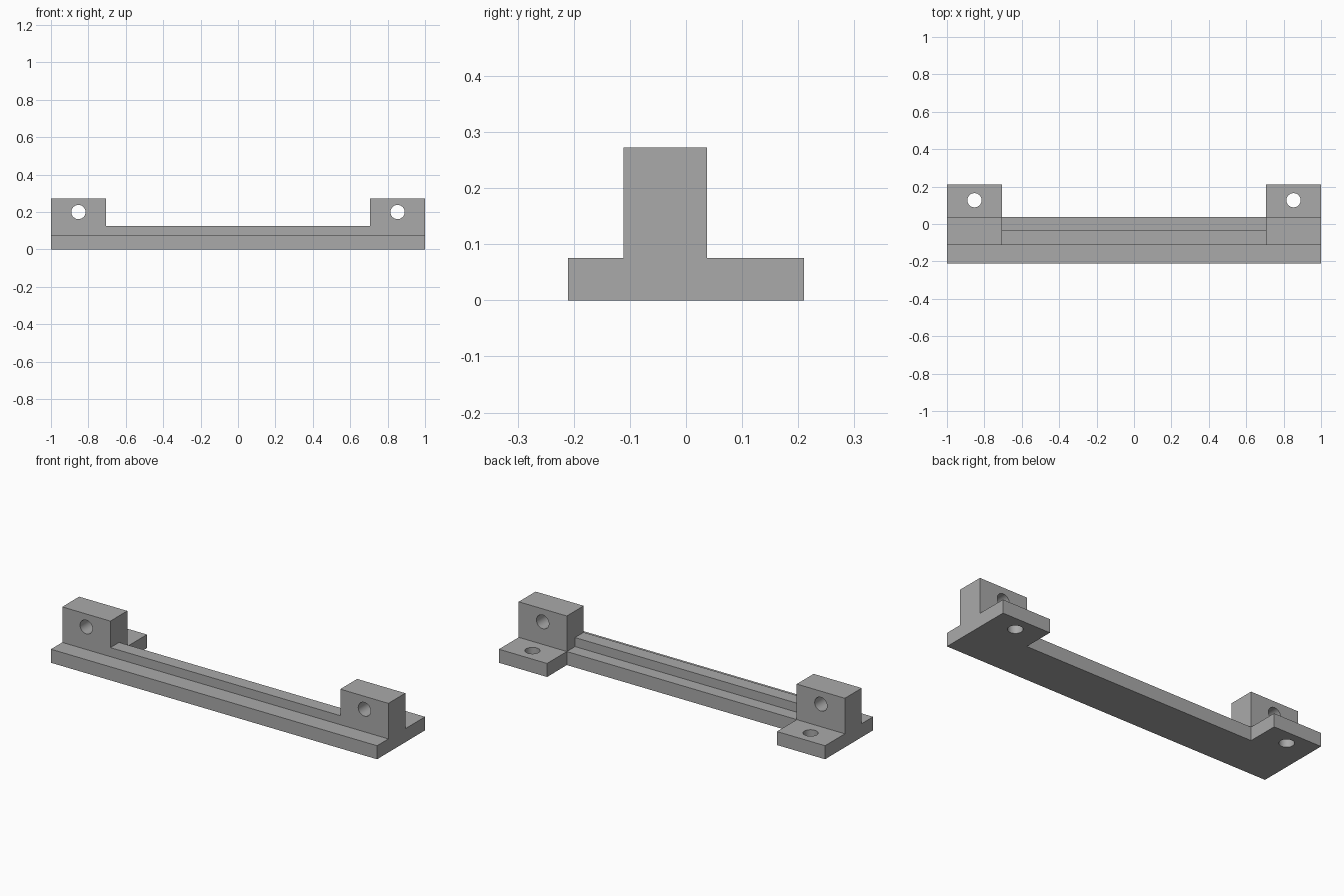
import bpy, bmesh, math
from mathutils import Matrix, Vector

cube = bpy.data.objects.get("Cube")
if cube:
    bpy.data.objects.remove(cube, do_unlink=True)

# Key dimensions
FRONT, BACK = -0.21, 0.21
RIB_FRONT, RIB_BACK, BLOCK_BACK = -0.111, -0.035, 0.037
BASE_TOP, RIB_TOP, BLOCK_TOP = 0.075, 0.125, 0.272
END, INNER = 1.0, 0.705
HOLE_X, HOLE_Z, HOLE_Y, HOLE_R = 0.853, 0.2, 0.127, 0.038

grey = bpy.data.materials.new("plain grey")
grey.use_nodes = True
colour = (0.4, 0.4, 0.4, 1)
grey.diffuse_color = colour
grey.node_tree.nodes["Principled BSDF"].inputs["Base Color"].default_value = colour


def make_object(name, bm):
    mesh = bpy.data.meshes.new(name)
    bm.to_mesh(mesh)
    bm.free()
    mesh.materials.append(grey)
    obj = bpy.data.objects.new(name, mesh)
    bpy.context.collection.objects.link(obj)
    return obj


def box(name, low, high):
    low, high = Vector(low), Vector(high)
    bm = bmesh.new()
    bmesh.ops.create_cube(bm, size=1, matrix=Matrix.Translation((low + high) / 2)
                          @ Matrix.Diagonal((*(high - low), 1)))
    return make_object(name, bm)


def drill(name, centre, axis):
    bm = bmesh.new()
    turn = Matrix.Rotation(math.pi / 2, 4, 'X') if axis == 'Y' else Matrix()
    bmesh.ops.create_cone(bm, cap_ends=True, segments=48, radius1=HOLE_R, radius2=HOLE_R,
                          depth=0.4 if axis == 'Y' else 0.3,
                          matrix=Matrix.Translation(centre) @ turn)
    return make_object(name, bm)


# Long base strip that everything is joined to
body = box("mounting_bracket", (-END, FRONT, 0), (END, BLOCK_BACK, BASE_TOP))

# Raised rib running between the end blocks
joined = [box("rib", (-0.8, RIB_FRONT, 0.03), (0.8, RIB_BACK, RIB_TOP))]
cutters = []

# End blocks and rear tabs with their screw holes, on both sides
for side, sign in (("right", -1), ("left", 1)):
    x0, x1 = sorted((sign * INNER, sign * END))
    joined.append(box(side + "_block", (x0, RIB_FRONT, 0), (x1, BLOCK_BACK, BLOCK_TOP)))
    joined.append(box(side + "_tab", (x0, -0.05, 0), (x1, BACK, BASE_TOP)))
    cutters.append(drill(side + "_block_hole", (sign * HOLE_X, 0, HOLE_Z), 'Y'))
    cutters.append(drill(side + "_tab_hole", (sign * HOLE_X, HOLE_Y, 0.03), 'Z'))

# Join the solids, then drill the holes
for operation, helpers in (('UNION', joined), ('DIFFERENCE', cutters)):
    for helper in helpers:
        mod = body.modifiers.new(helper.name, 'BOOLEAN')
        mod.operation = operation
        mod.solver = 'EXACT'
        mod.object = helper

bpy.context.view_layer.update()
result = bpy.data.meshes.new_from_object(body.evaluated_get(bpy.context.evaluated_depsgraph_get()))
body.modifiers.clear()
body.data = result
for helper in joined + cutters:
    bpy.data.objects.remove(helper, do_unlink=True)

# Merge coplanar faces left by the joins
bm = bmesh.new()
bm.from_mesh(result)
bmesh.ops.remove_doubles(bm, verts=bm.verts, dist=0.0001)
bmesh.ops.dissolve_limit(bm, angle_limit=math.radians(1), verts=bm.verts, edges=bm.edges)
bm.to_mesh(result)
bm.free()

# Smooth hole walls, sharp edges elsewhere
bpy.ops.object.select_all(action='DESELECT')
body.select_set(True)
bpy.context.view_layer.objects.active = body
bpy.ops.object.shade_smooth_by_angle(angle=math.radians(30))
